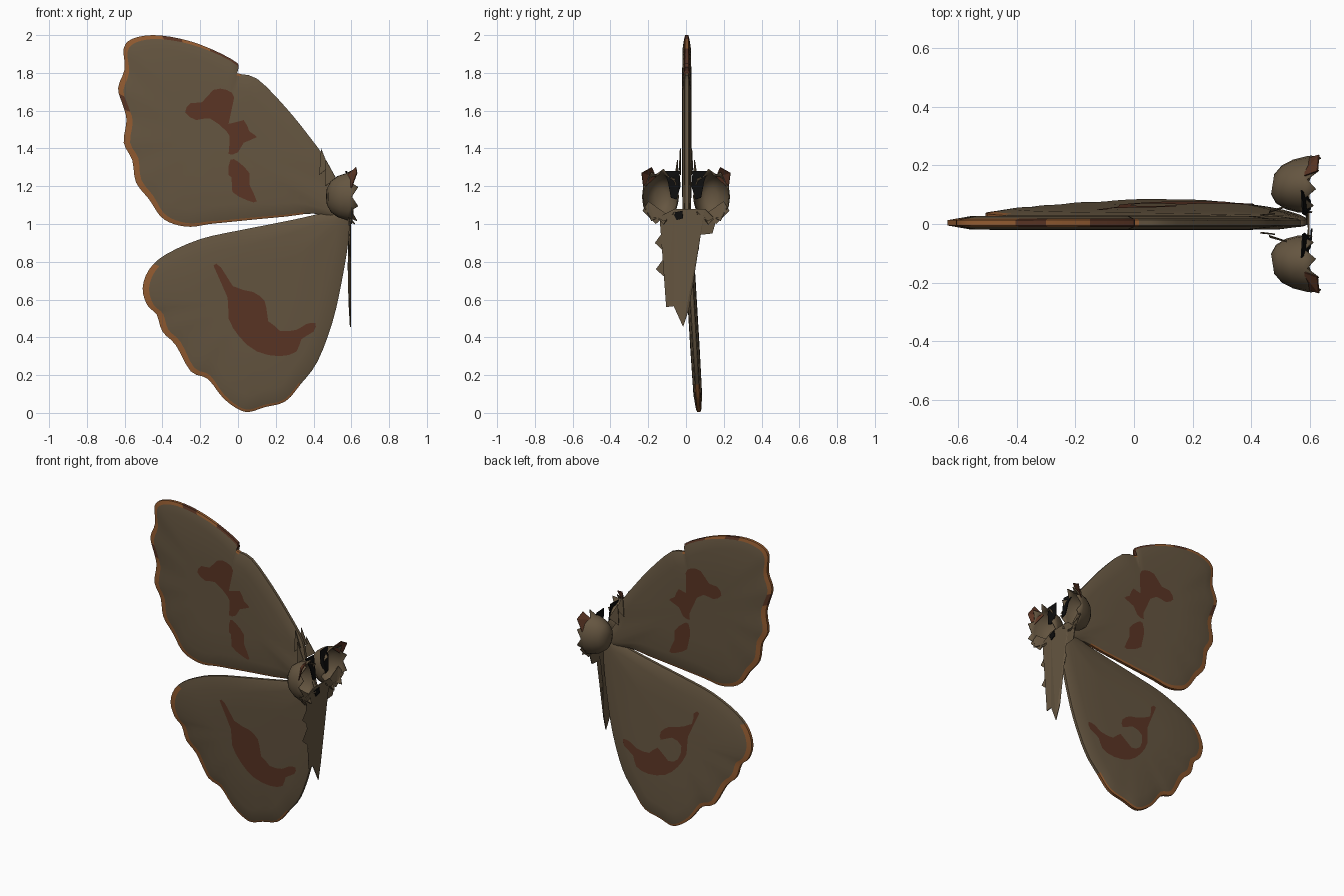
import bpy, bmesh, math
from mathutils import Vector

if "Cube" in bpy.data.objects:
    bpy.data.objects.remove(bpy.data.objects["Cube"])


def material(name, rgb):
    m = bpy.data.materials.new(name)
    m.diffuse_color = (*rgb, 1)
    m.use_nodes = True
    m.node_tree.nodes["Principled BSDF"].inputs["Base Color"].default_value = m.diffuse_color
    return m


MATS = [material("wing brown", (0.130, 0.092, 0.052)),
        material("border orange", (0.29, 0.105, 0.03)),
        material("marking rust", (0.105, 0.036, 0.018)),
        material("fur black", (0.004, 0.004, 0.004))]
BROWN, ORANGE, RUST, BLACK = range(4)


def finish(name, bm, thick=0, smooth=True):
    bmesh.ops.recalc_face_normals(bm, faces=bm.faces)
    me = bpy.data.meshes.new(name)
    bm.to_mesh(me)
    bm.free()
    for m in MATS:
        me.materials.append(m)
    ob = bpy.data.objects.new(name, me)
    bpy.context.collection.objects.link(ob)
    if thick:
        mod = ob.modifiers.new("thickness", 'SOLIDIFY')
        mod.thickness = thick
        mod.offset = 0
    if smooth:
        bpy.ops.object.select_all(action='DESELECT')
        bpy.context.view_layer.objects.active = ob
        ob.select_set(True)
        bpy.ops.object.shade_smooth_by_angle(angle=math.radians(40))
    return ob


def spline(pts, n=3):
    """Closed smooth curve through the points."""
    out, k = [], len(pts)
    for i in range(k):
        a, b, c, d = (Vector(pts[(i + j) % k]) for j in (-1, 0, 1, 2))
        for s in range(n):
            t = s / n
            out.append(0.5 * (2 * b + (c - a) * t + (2 * a - 5 * b + 4 * c - d) * t * t
                              + (3 * b - a - 3 * c + d) * t ** 3))
    return out


def wing(name, pts, centre, mid_y, rule):
    """Thin pillow: outline stepped inward in rings on both faces."""
    bm = bmesh.new()
    c, edge = Vector(centre), spline(pts)
    n = len(edge)

    def ring(step, h):
        vs = []
        for p in edge:
            d = (c - p).normalized()
            w = 0.012 + 0.022 * max(0, d.x)
            q = p + d * (0, w, 0.09)[step] if step < 3 else p.lerp(c, 0.55)
            vs.append(bm.verts.new((q.x, mid_y(q.y) + h, q.y)))
        return vs

    rim = ring(0, 0)
    for s in (-1, 1):
        prev = rim
        for step, h in ((0, 0.009), (1, 0.014), (2, 0.023), (3, 0.025)):
            cur = ring(step, s * h)
            for i in range(n):
                j = (i + 1) % n
                f = bm.faces.new((prev[i], prev[j], cur[j], cur[i]))
                m = (edge[i] + edge[j]) / 2
                f.material_index = rule(m.x, m.y) if step < 2 else BROWN
            prev = cur
        tip = bm.verts.new((c.x, mid_y(c.y) + s * 0.025, c.y))
        for i in range(n):
            bm.faces.new((prev[i], prev[(i + 1) % n], tip))
    finish(name, bm)


def marking(name, pts, mid_y):
    """Thin painted plate through the wing, showing on both faces."""
    bm = bmesh.new()
    for s in (-1, 1):
        vs = [bm.verts.new((p.x, mid_y(p.y) + s * 0.0275, p.y)) for p in spline(pts, 2)]
        f = bm.faces.new(vs if s < 0 else vs[::-1])
        f.material_index = RUST
    bmesh.ops.triangulate(bm, faces=bm.faces)
    me_ob = finish(name, bm, 0, False)
    for f in me_ob.data.polygons:   # each sheet faces outward
        if f.normal.y * (f.center.y - mid_y(f.center.z)) < 0:
            f.flip()


def tuft(name, polys, colour):
    """Jagged flat fur pieces."""
    bm = bmesh.new()
    for pts in polys:
        bm.faces.new([bm.verts.new(p) for p in pts]).material_index = colour
    bmesh.ops.triangulate(bm, faces=bm.faces)
    finish(name, bm, 0.005, False)


def upper_y(z):
    return 0.004


def lower_y(z):
    return 0.068 - 0.06 * z


# Upper wing
def upper_rule(x, z):
    if z > 1.8 and (-0.42 < x < -0.31 or -0.16 < x < 0.01):
        return RUST
    if x < -0.55 and 1.6 < z < 1.68:
        return RUST
    return ORANGE if x < (0.01 if z > 1.4 else 0.36) else BROWN


wing("upper_wing",
     [(0.40, 1.055), (0.26, 1.04), (0.1, 1.025), (-0.05, 1.01), (-0.15, 1.0), (-0.25, 0.985),
      (-0.34, 1.0), (-0.41, 1.04), (-0.47, 1.13), (-0.54, 1.22), (-0.56, 1.34), (-0.605, 1.43),
      (-0.59, 1.55), (-0.61, 1.63), (-0.635, 1.72), (-0.60, 1.82), (-0.605, 1.93), (-0.56, 1.98),
      (-0.45, 2.0), (-0.30, 1.98), (-0.15, 1.93), (0.0, 1.85), (-0.01, 1.80), (0.1, 1.77),
      (0.25, 1.62), (0.38, 1.46), (0.47, 1.33), (0.50, 1.2), (0.56, 1.1), (0.55, 1.03)],
     (-0.1, 1.45), upper_y, upper_rule)
marking("upper_marking_large",
        [(-0.28, 1.59), (-0.25, 1.64), (-0.19, 1.645), (-0.13, 1.71), (-0.06, 1.71),
         (-0.02, 1.67), (-0.08, 1.60), (-0.05, 1.53), (0.03, 1.55), (0.06, 1.49), (0.1, 1.46),
         (0.03, 1.43), (0.0, 1.38), (-0.05, 1.37), (-0.04, 1.44), (-0.06, 1.49),
         (-0.15, 1.56), (-0.22, 1.55)], upper_y)
marking("upper_marking_small",
        [(-0.04, 1.34), (0.0, 1.33), (0.06, 1.27), (0.06, 1.21), (0.1, 1.12), (0.05, 1.125),
         (-0.03, 1.17), (0.0, 1.22), (-0.05, 1.26)], upper_y)

# Lower wing
wing("lower_wing",
     [(0.5, 1.07), (0.35, 1.035), (0.18, 1.0), (0.0, 0.965), (-0.2, 0.92), (-0.38, 0.84),
      (-0.47, 0.76), (-0.505, 0.66), (-0.48, 0.57), (-0.43, 0.52), (-0.40, 0.43), (-0.33, 0.36),
      (-0.25, 0.22), (-0.16, 0.18), (-0.08, 0.08), (0.0, 0.02), (0.06, 0.005), (0.14, 0.03),
      (0.25, 0.06), (0.33, 0.15), (0.42, 0.27), (0.50, 0.48), (0.55, 0.7), (0.585, 0.92),
      (0.58, 1.06)],
     (0.08, 0.6), lower_y,
     lambda x, z: ORANGE if x < 0.32 and z < 0.8 else BROWN)
marking("lower_marking",
        [(-0.13, 0.78), (-0.09, 0.77), (-0.08, 0.70), (0.03, 0.65), (0.08, 0.64), (0.14, 0.595),
         (0.14, 0.54), (0.06, 0.575), (-0.01, 0.54), (0.01, 0.45), (0.08, 0.42), (0.16, 0.485),
         (0.22, 0.435), (0.31, 0.44), (0.36, 0.47), (0.41, 0.475), (0.40, 0.43), (0.335, 0.39),
         (0.31, 0.325), (0.22, 0.30), (0.1, 0.325), (0.01, 0.4), (-0.05, 0.5), (-0.055, 0.61)],
        lower_y)

# Fur collar: a cup with a jagged rim on each side of the wing root
for side, label in ((-1, "front"), (1, "back")):
    bm = bmesh.new()
    N, rows = 18, []
    for x, r in ((0.475, 0.35), (0.495, 0.65), (0.53, 0.86), (0.575, 0.98), (0.6, 1.0)):
        row = []
        for k in range(N):
            a = 2 * math.pi * k / N
            jag = (0.022 if k % 2 else -0.012) if x == 0.6 else 0
            lean = 0.015 * math.cos(a) * r
            row.append(bm.verts.new((x + jag + lean,
                                     side * (0.135 + 0.095 * r * math.cos(a)),
                                     1.145 + 0.125 * r * math.sin(a) + jag * math.sin(a))))
        rows.append(row)
    bm.faces.new(rows[0])
    for a, b in zip(rows, rows[1:]):
        for k in range(N):
            bm.faces.new((a[k], a[(k + 1) % N], b[(k + 1) % N], b[k]))
    finish("collar_" + label, bm, 0.006)

    tuft("rust_tip_" + label, [[(0.57, side * 0.16, 1.25), (0.625, side * 0.18, 1.30),
                                (0.63, side * 0.235, 1.27), (0.60, side * 0.225, 1.19)]], RUST)
    tuft("black_fur_" + label, [[(0.58, side * 0.03, 1.2), (0.575, side * 0.035, 1.28),
                                 (0.57, side * 0.115, 1.28), (0.59, side * 0.095, 1.22),
                                 (0.60, side * 0.08, 1.14), (0.60, side * 0.05, 1.13)]], BLACK)
    # Brown spikes along the rim and at the wing shoulder
    tuft("spikes_" + label,
         [[(0.43, side * 0.03, 1.26), (0.44, side * 0.03, 1.40), (0.48, side * 0.035, 1.30)],
          [(0.46, side * 0.04, 1.2), (0.465, side * 0.045, 1.34), (0.52, side * 0.06, 1.24)],
          [(0.59, side * 0.2, 1.12), (0.61, side * 0.23, 1.07), (0.60, side * 0.16, 1.0),
           (0.58, side * 0.1, 1.05)]], BROWN)

# Fur bib hanging below the collar
bib = [(-0.14, 1.04), (-0.12, 0.96), (-0.165, 0.9), (-0.1, 0.84), (-0.16, 0.76), (-0.09, 0.7),
       (-0.105, 0.56), (-0.065, 0.565), (-0.015, 0.455), (0.015, 0.55), (0.03, 0.78),
       (0.07, 0.87), (0.05, 0.94), (0.14, 0.95), (0.16, 1.02), (0.1, 1.08), (-0.06, 1.08)]
tuft("fur_bib", [[(0.595 - 0.012 * math.sin((z - 0.45) * 5), y, z) for y, z in bib]], BROWN)
tuft("black_throat", [[(0.602, -0.07, 1.06), (0.605, -0.02, 1.07), (0.605, -0.015, 1.03),
                       (0.602, -0.05, 1.02)]], BLACK)
